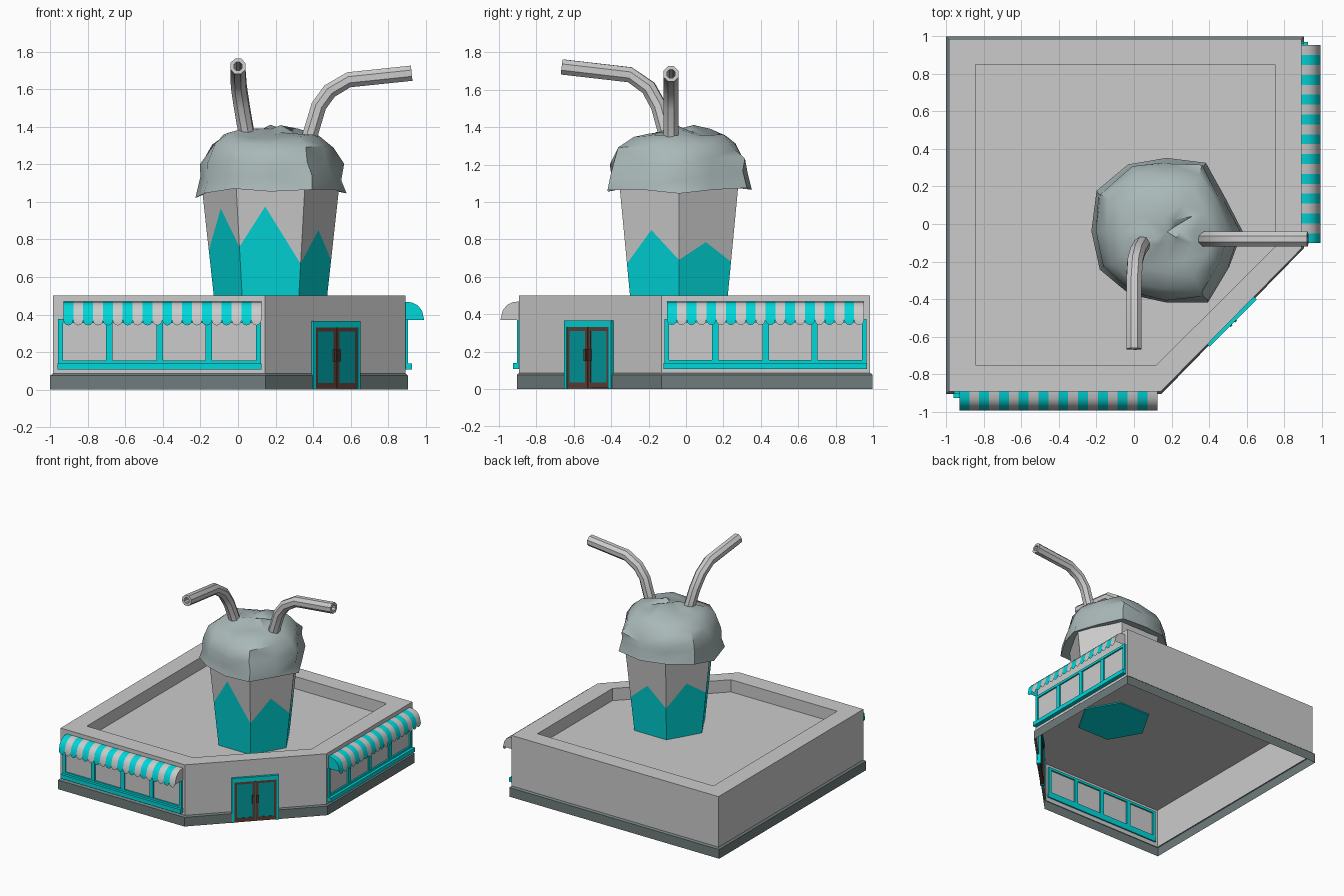
import bpy, bmesh, math, random
from mathutils import Vector, Matrix

if "Cube" in bpy.data.objects:
    bpy.data.objects.remove(bpy.data.objects["Cube"])

random.seed(11)


def material(name, rgb):
    m = bpy.data.materials.new(name)
    m.diffuse_color = (*rgb, 1)
    m.use_nodes = True
    m.node_tree.nodes["Principled BSDF"].inputs["Base Color"].default_value = m.diffuse_color
    return m


TEAL = material("teal", (0.0, 0.68, 0.70))
GLASS = material("door_glass", (0.0, 0.33, 0.35))
BROWN = material("brown", (0.12, 0.05, 0.035))
SLATE = material("slate", (0.16, 0.20, 0.20))
CREAM = material("cream", (0.40, 0.48, 0.48))


def make(name, bm, mats=(), matrix=None, smooth=None, recalc=True):
    if recalc:
        bmesh.ops.recalc_face_normals(bm, faces=bm.faces[:])
    me = bpy.data.meshes.new(name)
    bm.to_mesh(me)
    bm.free()
    for m in mats:
        me.materials.append(m)
    ob = bpy.data.objects.new(name, me)
    bpy.context.collection.objects.link(ob)
    if matrix is not None:
        ob.matrix_world = matrix
    if smooth:
        bpy.ops.object.select_all(action='DESELECT')
        ob.select_set(True)
        bpy.context.view_layer.objects.active = ob
        bpy.ops.object.shade_smooth_by_angle(angle=math.radians(smooth))
    return ob


def loft(rings, cap_end=False):
    bm = bmesh.new()
    rows = [[bm.verts.new(p) for p in r] for r in rings]
    n = len(rows[0])
    for a, b in zip(rows, rows[1:]):
        for i in range(n):
            j = (i + 1) % n
            bm.faces.new((a[i], a[j], b[j], b[i]))
    if cap_end:
        bm.faces.new(rows[-1])
    return bm


def boxes(name, parts, mat, matrix):
    """parts: (x0, x1, y0, y1, z0, z1) in local space, outside is -y"""
    bm = bmesh.new()
    for x0, x1, y0, y1, z0, z1 in parts:
        m = Matrix.Translation(((x0 + x1) / 2, (y0 + y1) / 2, (z0 + z1) / 2)) @ \
            Matrix.Diagonal((x1 - x0, y1 - y0, z1 - z0, 1))
        bmesh.ops.create_cube(bm, size=1, matrix=m)
    return make(name, bm, [mat], matrix)


# Building: square with one cut corner, parapet, sunken roof, open underneath
def footprint(lo, back, side, cut_x, cut_y, z):
    return [(lo, -side, z), (cut_x, -side, z), (side, cut_y, z), (side, back, z), (lo, back, z)]


FACE = 0.892
ROOF = 0.40
wall = (-0.985, 0.985, FACE, 0.143, -0.13)
inner = (-0.845, 0.85, 0.752, 0.118, -0.12)
make("walls_and_parapet", loft([footprint(*wall, 0.07), footprint(*wall, 0.5),
                                footprint(*inner, 0.5), footprint(*inner, ROOF)]), recalc=False)
make("roof", loft([footprint(*wall, ROOF)], cap_end=True), recalc=False)
plinth = (-1.0, 0.998, 0.904, 0.147, -0.13)
make("plinth", loft([footprint(*plinth, 0), footprint(*plinth, 0.075),
                     footprint(*wall, 0.086)]), [SLATE], recalc=False)


# Windows and awnings on the front and right walls
def window(side, matrix):
    h = 0.54
    parts = [(-h, -h + 0.025, -0.012, 0.012, 0.14, 0.375),
             (h - 0.025, h, -0.012, 0.012, 0.14, 0.375),
             (-h, h, -0.012, 0.012, 0.14, 0.156),
             (-h, h, -0.012, 0.012, 0.355, 0.375),
             (-h - 0.004, h + 0.004, -0.034, 0.012, 0.106, 0.14)]
    parts += [(x - 0.017, x + 0.017, -0.01, 0.012, 0.15, 0.36) for x in (-0.268, 0.002, 0.262)]
    boxes(side + "_window_frame", parts, TEAL, matrix)


def awning(side, matrix, stripes=20, half=0.527):
    prof = [(0, 0.468), (-0.035, 0.464), (-0.066, 0.448), (-0.088, 0.420), (-0.1, 0.370)]
    bm = bmesh.new()
    w = 2 * half / stripes
    for s in range(stripes):
        a, b = -half + s * w, -half + (s + 1) * w
        faces = []
        for p, q in zip(prof, prof[1:]):
            faces.append([(a, *p), (a, *q), (b, *q), (b, *p)])
        # rounded scallop hanging from the front edge
        y, z = prof[-1]
        faces.append([((a + b) / 2 - w / 2 * math.cos(t * math.pi / 6), y,
                       z - 0.028 * math.sin(t * math.pi / 6)) for t in range(7)])
        # closed ends
        if s == 0:
            faces.append([(a, 0, 0.370)] + [(a, *p) for p in prof[::-1]])
        if s == stripes - 1:
            faces.append([(b, *p) for p in prof] + [(b, 0, 0.370)])
        for f in faces:
            bm.faces.new([bm.verts.new(c) for c in f]).material_index = s % 2
    bmesh.ops.remove_doubles(bm, verts=bm.verts[:], dist=1e-5)
    make(side + "_awning", bm, [TEAL, None], matrix, smooth=30, recalc=False)


for side, win, awn, turn in (("front", (-0.418, -FACE, 0), (-0.403, -FACE, 0), 0),
                             ("right", (FACE, 0.425, 0), (FACE, 0.425, 0), math.pi / 2)):
    rot = Matrix.Rotation(turn, 4, 'Z')
    window(side, Matrix.Translation(win) @ rot)
    awning(side, Matrix.Translation(awn) @ rot)

# Double door in the cut corner
door = Matrix.Translation((0.516, -0.516, 0)) @ Matrix.Rotation(math.pi / 4, 4, 'Z')
boxes("door_surround", [(-0.177, -0.158, -0.016, 0.02, 0, 0.365),
                        (0.158, 0.177, -0.016, 0.02, 0, 0.365),
                        (-0.177, 0.177, -0.016, 0.02, 0.33, 0.365)], TEAL, door)
leaf = []
for x0, x1 in ((-0.16, -0.002), (0.002, 0.16)):
    leaf += [(x0, x0 + 0.02, -0.013, 0.015, 0.005, 0.33), (x1 - 0.02, x1, -0.013, 0.015, 0.005, 0.33),
             (x0, x1, -0.013, 0.015, 0.31, 0.33), (x0, x1, -0.013, 0.015, 0.005, 0.035)]
boxes("door_leaves", leaf, BROWN, door)
boxes("door_glass", [(-0.15, 0.15, -0.010, 0.01, 0.02, 0.32)], GLASS, door)
boxes("door_handles", [(s - 0.007, s + 0.007, -0.022, -0.01, 0.15, 0.215) for s in (-0.017, 0.017)],
      BROWN, door)

# Six-sided cup with a zigzag teal band
CX, CY = 0.173, -0.038


def cup_point(k, z):
    r = 0.302 + (z - 0.5) * 0.11
    a = k * math.pi / 3
    return Vector((CX + r * math.cos(a), CY + r * math.sin(a), z))


valleys = [0.69, 0.68, 0.67, 0.74, 0.76, 0.67]
peaks = [0.785, 0.82, 0.85, 0.965, 0.975, 0.85]
shifts = [0.5, 0.5, 0.5, 0.5, 0.42, 0.5]
bm = bmesh.new()
for k in range(6):
    n = (k + 1) % 6
    v0, v1 = cup_point(k, valleys[k]), cup_point(n, valleys[n])
    top = cup_point(k, peaks[k]).lerp(cup_point(n, peaks[k]), shifts[k])
    low = [cup_point(k, 0.392), cup_point(n, 0.392), v1, top, v0]
    high = [v0, top, v1, cup_point(n, 1.10), cup_point(k, 1.10)]
    for i, f in enumerate((low, high)):
        bm.faces.new([bm.verts.new(p) for p in f]).material_index = i
bm.faces.new([bm.verts.new(cup_point(k, 0.392)) for k in range(5, -1, -1)])
bmesh.ops.remove_doubles(bm, verts=bm.verts[:], dist=1e-5)
make("cup", bm, [TEAL, None], recalc=False)

# Lumpy whipped cream: uneven rings from the underside of the lip to the top
outline = [0.405, 0.36, 0.42, 0.39, 0.41, 0.43, 0.40, 0.41, 0.39, 0.38, 0.44, 0.385]
droop = [-0.02, 0, 0.01, 0, 0.01, 0, -0.045, -0.02, 0.005, -0.01, 0, 0]
profile = [(0.74, 1.08, 0), (1.0, 1.065, 1), (0.96, 1.14, 0.4), (0.93, 1.215, 0),
           (0.82, 1.295, 0), (0.62, 1.35, 0), (0.40, 1.375, 0), (0.17, 1.39, 0)]
rings = []
for i, (s, z, d) in enumerate(profile):
    j = 0.019 if i > 1 else 0
    rings.append([(CX + (s * r + random.uniform(-j, j)) * math.cos(k * math.pi / 6),
                   CY + (s * r + random.uniform(-j, j)) * math.sin(k * math.pi / 6),
                   z + d * droop[k] + random.uniform(-1.2 * j, 1.2 * j))
                  for k, r in enumerate(outline)])
bm = loft(rings, cap_end=True)
bmesh.ops.poke(bm, faces=[f for f in bm.faces if len(f.verts) > 4])
bmesh.ops.triangulate(bm, faces=bm.faces[:])
make("whipped_cream", bm, [CREAM], smooth=45, recalc=False)


# Two bent hollow straws
def straw(name, path, sides=8, radius=0.044, bore=0.024):
    path = [Vector(p) for p in path]
    rings = {radius: [], bore: []}
    axis = (path[-1] - path[0]).cross(Vector((0, 0, 1))).normalized()
    for i, p in enumerate(path):
        t = (path[min(i + 1, len(path) - 1)] - path[max(i - 1, 0)]).normalized()
        up = axis.cross(t).normalized()
        u = up.cross(t).normalized()
        for r in rings:
            rings[r].append([p + r * (math.cos(a) * u + math.sin(a) * up)
                             for a in (2 * math.pi * (k + 0.5) / sides for k in range(sides))])
    make(name, loft(rings[radius] + rings[bore][::-1]), smooth=30)


straw("right_straw", [(0.33, -0.08, 1.15), (0.385, -0.08, 1.36), (0.43, -0.08, 1.51),
                      (0.488, -0.08, 1.59), (0.59, -0.08, 1.65), (0.925, -0.08, 1.685)])
straw("front_straw", [(0.08, -0.075, 1.15), (0.042, -0.11, 1.38), (0.02, -0.145, 1.51),
                      (0.005, -0.20, 1.61), (0.0, -0.30, 1.68), (0.0, -0.665, 1.722)])
